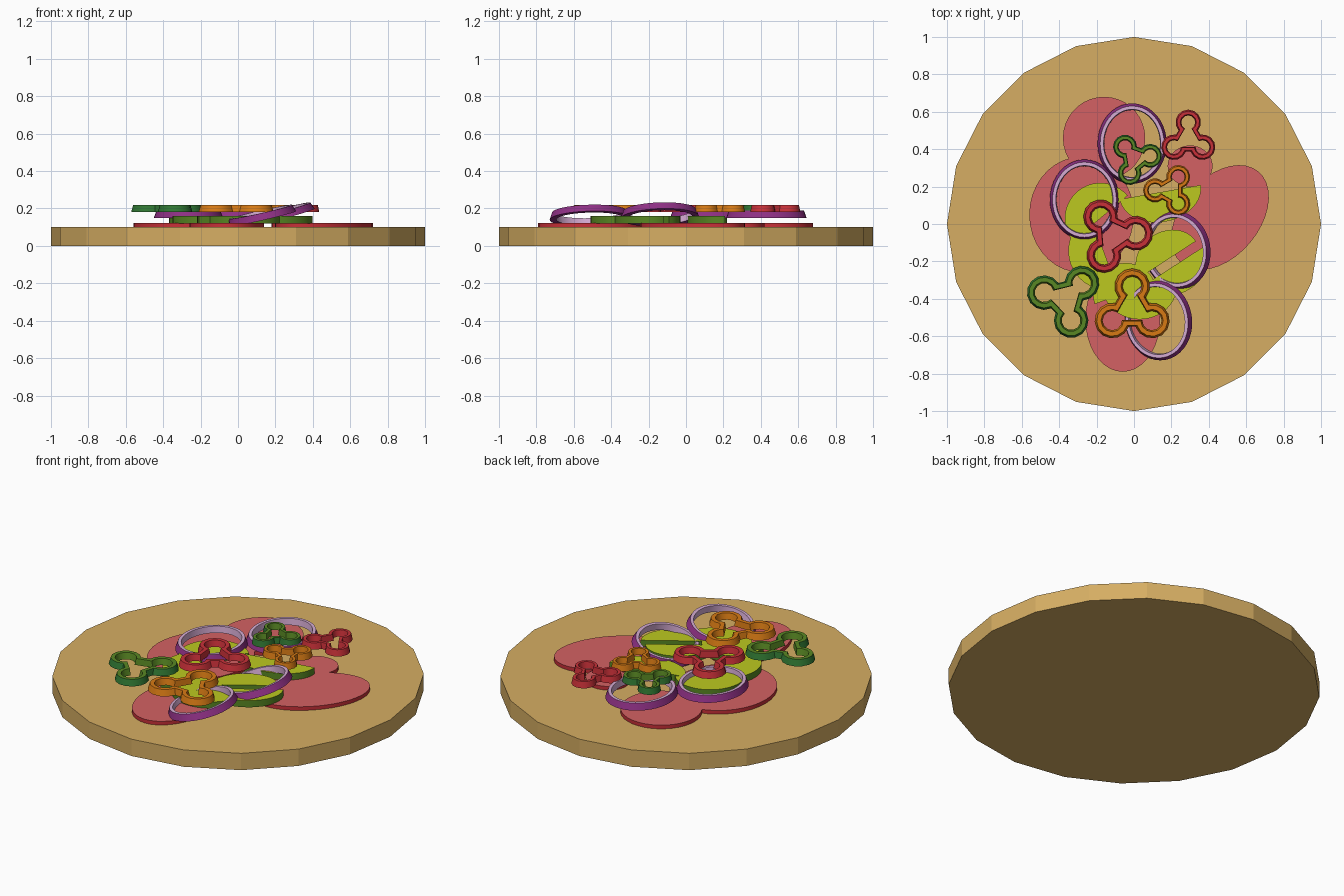
import bpy, bmesh
from math import sin, cos, radians, pi

cube = bpy.data.objects.get("Cube")
if cube:
    bpy.data.objects.remove(cube)


def material(name, r, g, b):
    # 8-bit screen values converted to linear
    rgb = [(c / 255 / 12.92) if c < 11 else ((c / 255 + 0.055) / 1.055) ** 2.4 for c in (r, g, b)]
    m = bpy.data.materials.new(name)
    m.use_nodes = True
    m.diffuse_color = (*rgb, 1)
    m.node_tree.nodes["Principled BSDF"].inputs["Base Color"].default_value = (*rgb, 1)
    return m


WOOD = material("board_tan", 214, 174, 99)
PINK = material("slice_pink", 212, 97, 99)
RED = material("skin_red", 200, 48, 56)
LIME = material("flesh_lime", 188, 201, 32)
OLIVE = material("leaf_green", 88, 135, 35)
GREEN = material("deep_green", 48, 118, 50)
ORANGE = material("orange", 215, 122, 20)
PURPLE = material("onion_purple", 142, 48, 132)
LILAC = material("onion_lilac", 214, 172, 212)


def loft(name, loops, mats, band_mats, location, turn=0, tilt=0, closed=False, smooth=True):
    """Bridge equal-length loops; closed joins last to first, otherwise both ends are capped."""
    bm = bmesh.new()
    rows = [[bm.verts.new(p) for p in loop] for loop in loops]
    n = len(rows[0])
    for k in range(len(rows) if closed else len(rows) - 1):
        a, b = rows[k], rows[(k + 1) % len(rows)]
        for i in range(n):
            j = (i + 1) % n
            bm.faces.new((a[i], a[j], b[j], b[i])).material_index = band_mats[k]
    if not closed:
        bm.faces.new(rows[0][::-1]).material_index = band_mats[0]
        bm.faces.new(rows[-1]).material_index = band_mats[-1]
    bmesh.ops.recalc_face_normals(bm, faces=bm.faces)
    mesh = bpy.data.meshes.new(name)
    bm.to_mesh(mesh)
    bm.free()
    for m in mats:
        mesh.materials.append(m)
    ob = bpy.data.objects.new(name, mesh)
    bpy.context.collection.objects.link(ob)
    ob.location = location
    ob.rotation_euler = (0, radians(-tilt), radians(turn))
    if smooth:
        bpy.ops.object.select_all(action='DESELECT')
        ob.select_set(True)
        bpy.context.view_layer.objects.active = ob
        bpy.ops.object.shade_smooth_by_angle(angle=radians(35))
    return ob


def ellipse(rx, ry, z, n=36, sweep=2 * pi):
    count = n if sweep > 6 else n + 1
    return [(rx * cos(sweep * i / n), ry * sin(sweep * i / n), z) for i in range(count)]


def trefoil(offset, lobe, half_arc, z, steps=10):
    pts = []
    for k in range(3):
        mid = k * 2 * pi / 3
        for i in range(steps + 1):
            a = mid + radians(half_arc) * (2 * i / steps - 1)
            pts.append((offset * cos(mid) + lobe * cos(a), offset * sin(mid) + lobe * sin(a), z))
    return pts


# Round board
loft("board", [ellipse(1, 1, 0, 20), ellipse(1, 1, 0.1, 20)], [WOOD], [0, 0], (0, 0, 0), smooth=False)

# Flat pink slices: x, y, radii, turn
for i, (x, y, rx, ry, turn) in enumerate([
        (-0.16, 0.46, 0.22, 0.22, 0), (-0.28, 0.05, 0.28, 0.31, 0), (0.46, 0.035, 0.32, 0.21, 50),
        (-0.06, -0.51, 0.2, 0.28, 0), (0.3, 0.31, 0.12, 0.11, 0)]):
    loft(f"tomato_slice_{i + 1}", [ellipse(rx, ry, 0), ellipse(rx, ry, 0.022)],
         [RED, PINK], [0, 1], (x, y, 0.1), turn)

# Half slices with dark rind: x, y, radii, turn of the straight edge
for i, (x, y, rx, ry, turn) in enumerate([
        (-0.18, 0.03, 0.19, 0.19, 40), (0.14, 0.17, 0.22, 0.16, 190), (0.18, -0.19, 0.18, 0.15, 33),
        (0.22, -0.22, 0.19, 0.15, 213), (-0.16, -0.15, 0.2, 0.19, 110),
        (0.03, -0.33, 0.2, 0.18, 180), (-0.05, -0.37, 0.17, 0.16, 20)]):
    loft(f"cucumber_half_{i + 1}", [ellipse(rx, ry, 0, 20, pi), ellipse(rx, ry, 0.04, 20, pi)],
         [OLIVE, LIME], [0, 1], (x, y, 0.12), turn)

# Onion rings: purple outside, pale inside
for i, (x, y, z, rx, ry, tilt, turn) in enumerate([
        (-0.01, 0.43, 0.15, 0.185, 0.215, 0, 0), (-0.265, 0.13, 0.15, 0.185, 0.215, 0, 0),
        (0.23, -0.14, 0.152, 0.185, 0.21, 15, 10), (0.13, -0.515, 0.145, 0.185, 0.215, 13, 10)]):
    section = [(0, 0), (-0.014, 0.038), (-0.032, 0.038), (-0.036, 0)]
    loft(f"onion_ring_{i + 1}", [ellipse(rx + d, ry + d, h, 40) for d, h in section],
         [PURPLE, LILAC], [0, 1, 1, 0], (x, y, z), turn, tilt, closed=True)

# Three-lobed pepper rings: x, y, size, turn, outside and cut colours
for i, (x, y, s, turn, outer, cut) in enumerate([
        (-0.11, -0.06, 0.21, 125, RED, RED), (-0.365, -0.4, 0.21, 44, GREEN, OLIVE),
        (-0.01, -0.455, 0.215, 90, ORANGE, ORANGE), (0.005, 0.35, 0.145, 130, GREEN, OLIVE),
        (0.195, 0.18, 0.145, 60, ORANGE, ORANGE), (0.29, 0.455, 0.155, 90, RED, RED)]):
    section = [(0.44, 130, 0), (0.39, 132, 0.037), (0.28, 148, 0.037), (0.24, 152, 0)]
    loft(f"pepper_ring_{i + 1}", [trefoil(0.57 * s, lobe * s, arc, h) for lobe, arc, h in section],
         [outer, cut], [0, 1, 1, 0], (x, y, 0.181), turn, closed=True)
